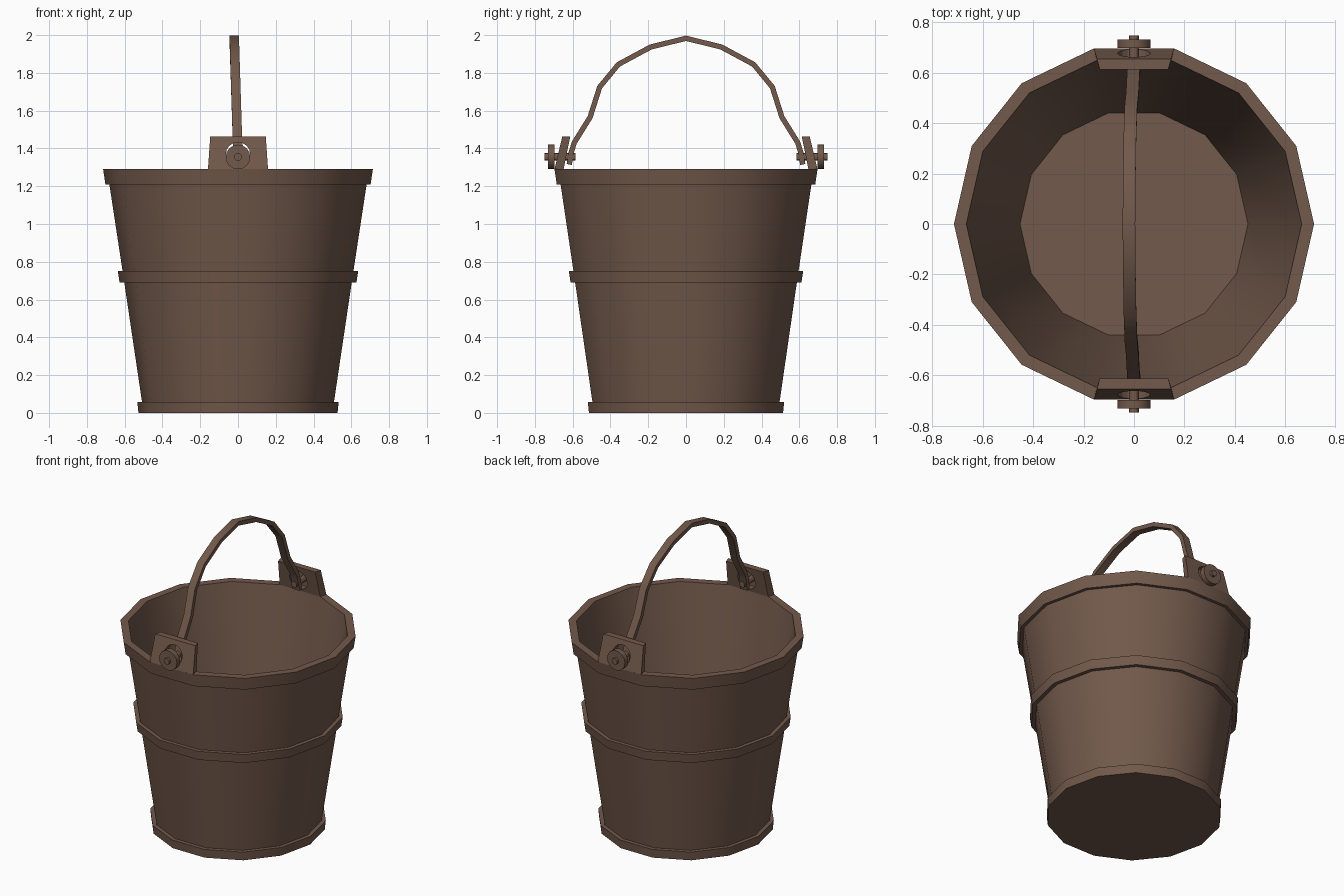
import bpy, bmesh, math
from mathutils import Vector, Matrix

if "Cube" in bpy.data.objects:
    bpy.data.objects.remove(bpy.data.objects["Cube"])

brown = bpy.data.materials.new("dark brown wood")
brown.diffuse_color = (0.168, 0.100, 0.070, 1)
brown.use_nodes = True
brown.node_tree.nodes["Principled BSDF"].inputs["Base Color"].default_value = brown.diffuse_color


def finish(name, bm, smooth=True):
    bmesh.ops.recalc_face_normals(bm, faces=bm.faces)
    me = bpy.data.meshes.new(name)
    bm.to_mesh(me)
    bm.free()
    me.materials.append(brown)
    ob = bpy.data.objects.new(name, me)
    bpy.context.collection.objects.link(ob)
    if smooth:
        bpy.ops.object.select_all(action='DESELECT')
        ob.select_set(True)
        bpy.context.view_layer.objects.active = ob
        bpy.ops.object.shade_smooth_by_angle(angle=math.radians(30))
    return ob


def loft(bm, rings):
    # skin closed rings of points and cap both ends
    vs = [[bm.verts.new(p) for p in r] for r in rings]
    n = len(vs[0])
    for a, b in zip(vs, vs[1:]):
        for i in range(n):
            j = (i + 1) % n
            bm.faces.new((a[i], a[j], b[j], b[i]))
    bm.faces.new(vs[0])
    bm.faces.new(vs[-1])


def cylinder_y(bm, r, y0, y1, z, n=16):
    loft(bm, [[(r * math.cos(2 * math.pi * i / n), y,
                z + r * math.sin(2 * math.pi * i / n)) for i in range(n)]
              for y in (y0, y1)])


# bucket: 14-sided turned profile with foot, middle hoop and rim
SIDES = 14
profile = [(0.527, 0), (0.533, 0.057), (0.508, 0.057), (0.602, 0.69),
           (0.627, 0.69), (0.636, 0.75), (0.611, 0.75), (0.681, 1.21),
           (0.702, 1.21), (0.714, 1.29), (0.665, 1.29), (0.452, 0.06)]
bm = bmesh.new()
loft(bm, [[(r * math.cos(2 * math.pi * i / SIDES),
            r * math.sin(2 * math.pi * i / SIDES), z) for i in range(SIDES)]
          for r, z in profile])
finish("bucket_body", bm)

PIVOT = 1.355
for side, label in ((-1, "front"), (1, "back")):
    # ear: rim segment raised and leaning inward
    bm = bmesh.new()
    loft(bm, [[(-xo, side * yo, z), (xo, side * yo, z),
               (xi, side * yi, z), (-xi, side * yi, z)]
              for xo, yo, xi, yi, z in ((0.159, 0.696, 0.148, 0.648, 1.29),
                                        (0.147, 0.655, 0.136, 0.613, 1.463))])
    ear = finish(label + "_ear", bm, False)

    # round hole through the ear
    bm = bmesh.new()
    cylinder_y(bm, 0.065, side * 0.5, side * 0.8, 1.368)
    cutter = finish(label + "_ear_hole_cutter", bm, False)
    cutter.hide_render = True
    cutter.hide_viewport = False
    cutter.display_type = 'WIRE'
    mod = ear.modifiers.new("hole", 'BOOLEAN')
    mod.object = cutter
    mod.operation = 'DIFFERENCE'
    mod.solver = 'EXACT'
    bpy.ops.object.select_all(action='DESELECT')
    ear.select_set(True)
    bpy.context.view_layer.objects.active = ear
    bpy.ops.object.modifier_apply(modifier=mod.name)
    bpy.data.objects.remove(cutter)

    # pivot pin with round head
    bm = bmesh.new()
    cylinder_y(bm, 0.02, side * 0.585, side * 0.748, PIVOT, 12)
    finish(label + "_pin", bm)
    bm = bmesh.new()
    cylinder_y(bm, 0.065, side * 0.697, side * 0.731, PIVOT)
    finish(label + "_pin_head", bm)

# handle: flat strap bent in an arch, leaning slightly to one side
half = [(0.618, 1.315), (0.607, 1.38), (0.592, 1.43), (0.508, 1.565),
        (0.457, 1.725), (0.358, 1.845), (0.187, 1.937)]
path = [Vector(p) for p in half + [(0, 1.983)] + [(-y, z) for y, z in reversed(half)]]
rings = []
for i, p in enumerate(path):
    t = (path[min(i + 1, len(path) - 1)] - path[max(i - 1, 0)]).normalized()
    n = Vector((t.y, -t.x)) * 0.014
    cx = -0.032 * (p.y - PIVOT)
    a, b = p + n, p - n
    rings.append([(cx - 0.025, a.x, a.y), (cx + 0.025, a.x, a.y),
                  (cx + 0.025, b.x, b.y), (cx - 0.025, b.x, b.y)])
bm = bmesh.new()
loft(bm, rings)
finish("handle", bm)
